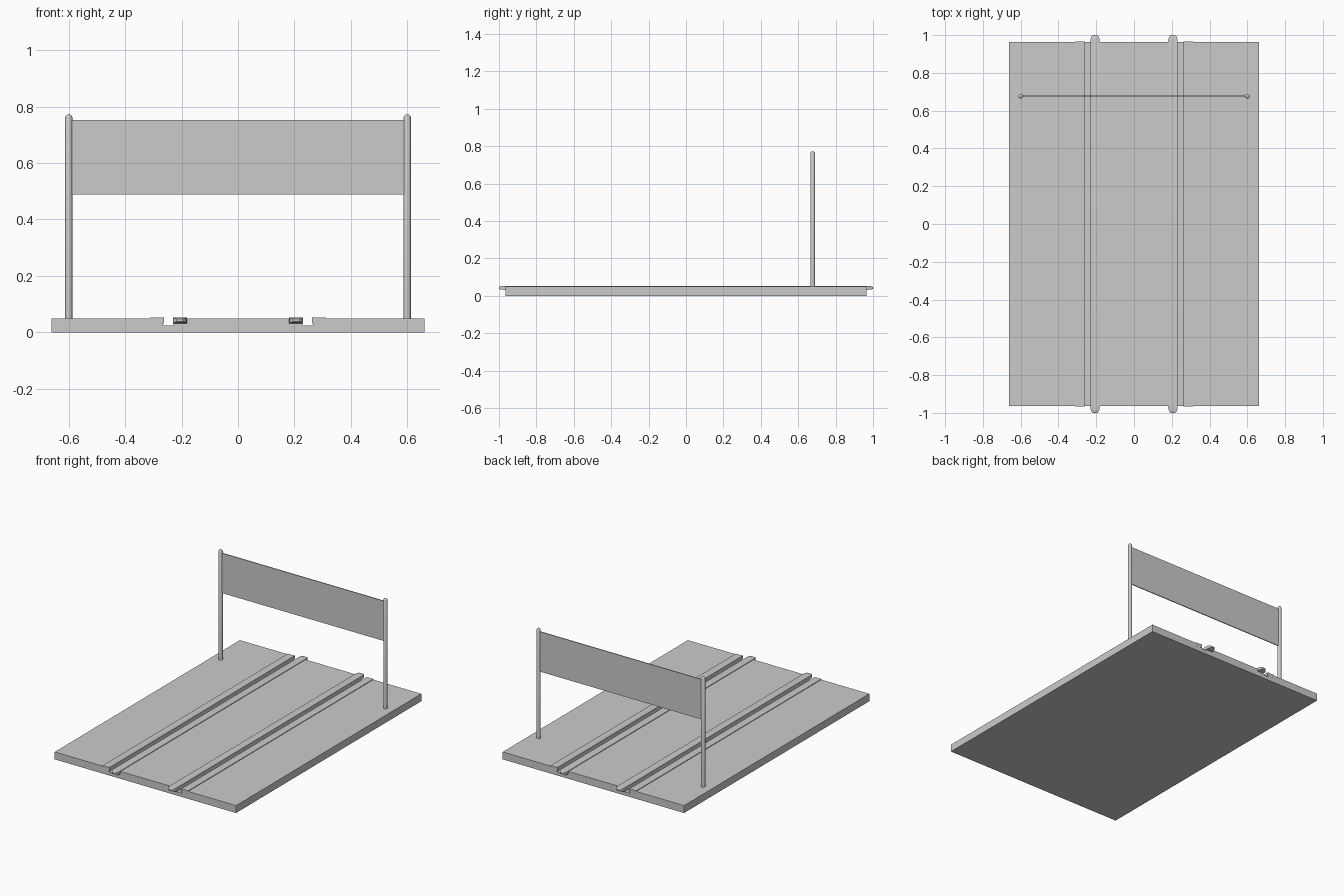
import bpy, bmesh, math

if "Cube" in bpy.data.objects:
    bpy.data.objects.remove(bpy.data.objects["Cube"])


def finish(name, bm, smooth=False):
    bmesh.ops.recalc_face_normals(bm, faces=bm.faces)
    me = bpy.data.meshes.new(name)
    bm.to_mesh(me)
    bm.free()
    ob = bpy.data.objects.new(name, me)
    bpy.context.collection.objects.link(ob)
    if smooth:
        bpy.context.view_layer.objects.active = ob
        ob.select_set(True)
        bpy.ops.object.shade_smooth_by_angle(angle=math.radians(35))
        ob.select_set(False)
    return ob


def loft(name, rings, smooth=False):
    """Skin equal-length rings of points and cap both ends."""
    bm = bmesh.new()
    vs = [[bm.verts.new(p) for p in r] for r in rings]
    n = len(vs[0])
    for a, b in zip(vs, vs[1:]):
        for i in range(n):
            j = (i + 1) % n
            bm.faces.new((a[i], a[j], b[j], b[i]))
    bm.faces.new(vs[0])
    bm.faces.new(vs[-1])
    return finish(name, bm, smooth)


def rect(cx, cz, hx, hz, y):
    return [(cx - hx, y, cz - hz), (cx + hx, y, cz - hz),
            (cx + hx, y, cz + hz), (cx - hx, y, cz + hz)]


W, L, TOP, GROOVE = 0.661, 0.964, 0.049, 0.024

# road slab with two slots cut along its length
right = [(0.228, TOP), (0.228, GROOVE), (0.266, GROOVE), (0.266, TOP), (W, TOP), (W, 0)]
profile = [(-x, z) for x, z in reversed(right)] + right
loft("road_slab", [[(x, y, z) for x, z in profile] for y in (-L, L)])

# rail pair on each side of the road
half = [(0.968, 1.0), (0.983, 0.92), (0.994, 0.72), (1.0, 0.45)]
stations = [(-y, s) for y, s in reversed(half)] + half
for side, label in ((-1, "left"), (1, "right")):
    # inner rail with rounded projecting ends
    loft(label + "_inner_rail",
         [rect(side * 0.206, 0.0425, 0.025 * s, 0.0105 * s, y) for y, s in stations], True)
    # outer rail, flush with the slab ends
    loft(label + "_outer_rail",
         [rect(side * 0.287, 0.0425, 0.025, 0.0105, y) for y in (-L - 0.001, L + 0.001)])

    # post with a small domed top
    levels = [(0.045, 0.0125), (0.763, 0.0125), (0.769, 0.0095), (0.772, 0.005)]
    loft(label + "_post",
         [[(side * 0.6 + r * math.cos(i * math.tau / 16),
            0.677 + r * math.sin(i * math.tau / 16), z) for i in range(16)]
          for z, r in levels], True)

# banner stretched between the posts
loft("banner", [rect(0, 0.6205, 0.595, 0.1315, y) for y in (0.674, 0.680)])
